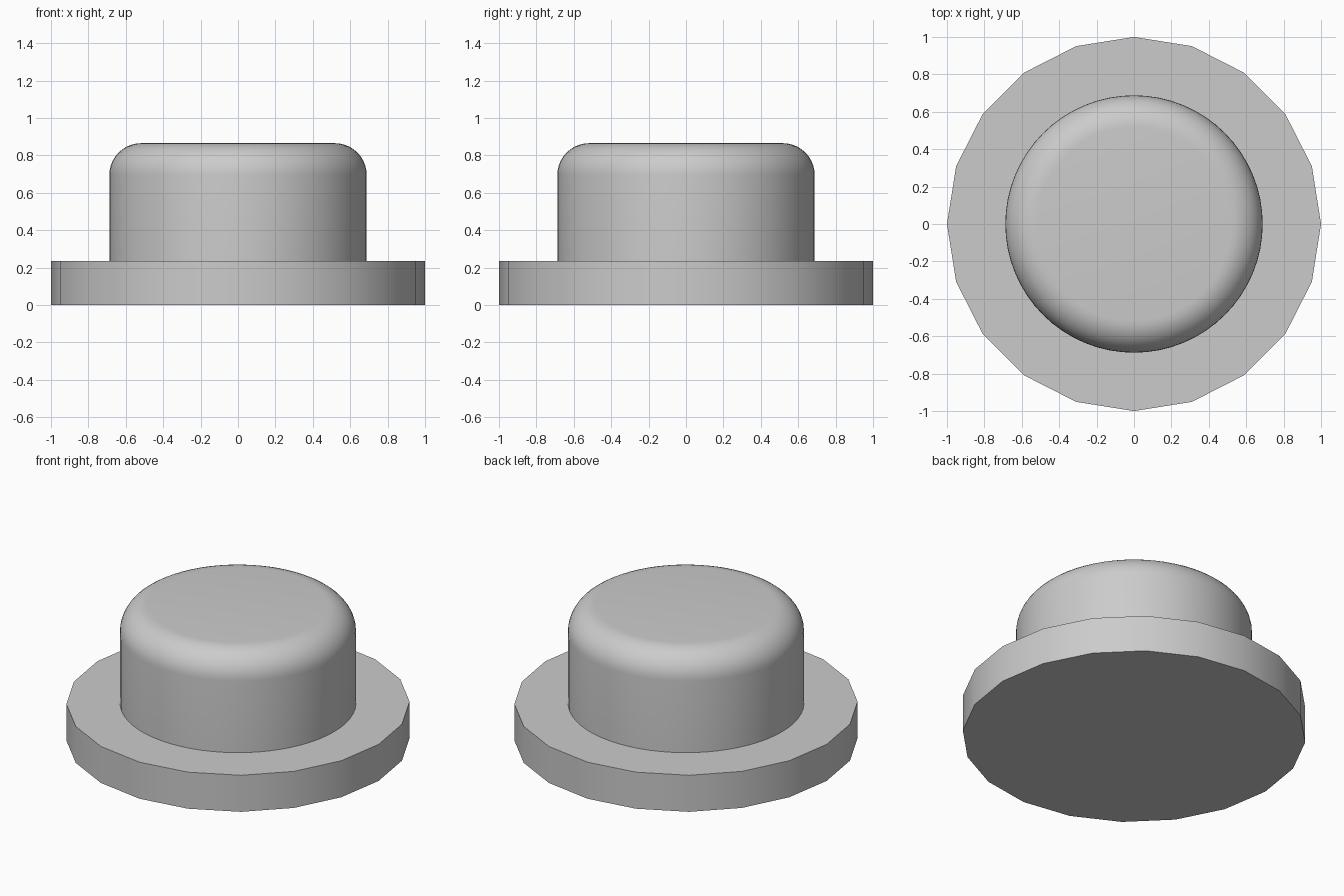
import bpy
import math

default = bpy.data.objects.get("Cube")
if default:
    bpy.data.objects.remove(default, do_unlink=True)

# Single plain grey
grey = bpy.data.materials.new("plain grey")
grey.use_nodes = True
colour = (0.6, 0.6, 0.6, 1)
grey.diffuse_color = colour
bsdf = next(n for n in grey.node_tree.nodes if n.type == 'BSDF_PRINCIPLED')
bsdf.inputs["Base Color"].default_value = colour


def disc(name, sides, radius, bottom, top, round_over=0):
    """Upright cylinder, optionally with a rounded upper rim."""
    bpy.ops.mesh.primitive_cylinder_add(
        vertices=sides, radius=radius, depth=top - bottom,
        location=(0, 0, (top + bottom) / 2))
    obj = bpy.context.object
    obj.name = obj.data.name = name
    obj.data.materials.append(grey)
    if round_over:
        mesh = obj.data
        weight = mesh.attributes.new("bevel_weight_edge", 'FLOAT', 'EDGE')
        for edge in mesh.edges:
            if all(mesh.vertices[i].co.z > 0 for i in edge.vertices):
                weight.data[edge.index].value = 1
        bevel = obj.modifiers.new("rounded rim", 'BEVEL')
        bevel.limit_method = 'WEIGHT'
        bevel.width = round_over
        bevel.segments = 10
        bpy.ops.object.modifier_apply(modifier=bevel.name)
    bpy.ops.object.shade_smooth_by_angle(angle=math.radians(30))
    return obj


# Wide faceted flange at the bottom
disc("base_flange", 20, 1.0, 0, 0.235)

# Round button with a soft upper rim, seated in the flange
disc("button_cap", 64, 0.688, 0.2, 0.865, round_over=0.17)
